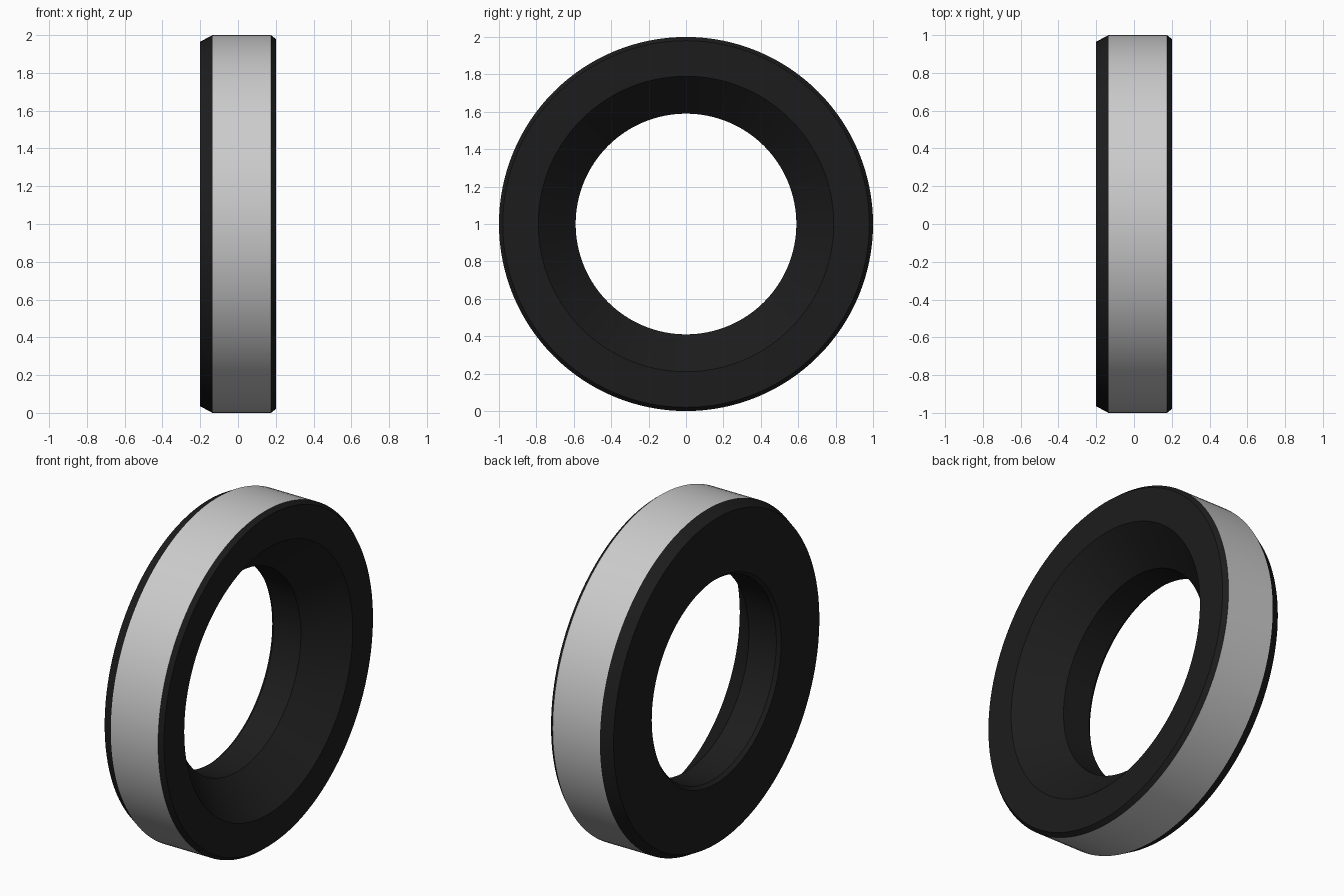
import bpy, math

if "Cube" in bpy.data.objects:
    bpy.data.objects.remove(bpy.data.objects["Cube"])

SEGMENTS = 128


def lathe(name, profile):
    """Revolve (x, radius) points around the x axis at height z = 1."""
    n = len(profile)
    verts, faces = [], []
    for j in range(SEGMENTS):
        a = 2 * math.pi * j / SEGMENTS
        verts += [(x, r * math.cos(a), 1 + r * math.sin(a)) for x, r in profile]
        k = (j + 1) % SEGMENTS
        faces += [(j * n + i, j * n + i + 1, k * n + i + 1, k * n + i) for i in range(n - 1)]
    mesh = bpy.data.meshes.new(name)
    mesh.from_pydata(verts, [], faces)
    mesh.update()
    obj = bpy.data.objects.new(name, mesh)
    bpy.context.collection.objects.link(obj)
    bpy.ops.object.select_all(action='DESELECT')
    obj.select_set(True)
    bpy.context.view_layer.objects.active = obj
    bpy.ops.object.shade_smooth_by_angle(angle=math.radians(20))
    return obj


# Plain grey metal band around the outside
lathe("outer_band", [(0.175, 1.0), (-0.135, 1.0)])

# Black body: back chamfer, back face, bore, conical mouth, front face, front chamfer
body = lathe("rubber_body", [
    (-0.135, 1.0), (-0.2, 0.965), (-0.2, 0.607), (-0.18, 0.59),
    (0.0, 0.59), (0.2, 0.79), (0.2, 0.98), (0.175, 1.0),
])
rubber = bpy.data.materials.new("black_rubber")
rubber.diffuse_color = (0.012, 0.012, 0.012, 1)
rubber.use_nodes = True
rubber.node_tree.nodes["Principled BSDF"].inputs["Base Color"].default_value = rubber.diffuse_color
body.data.materials.append(rubber)
